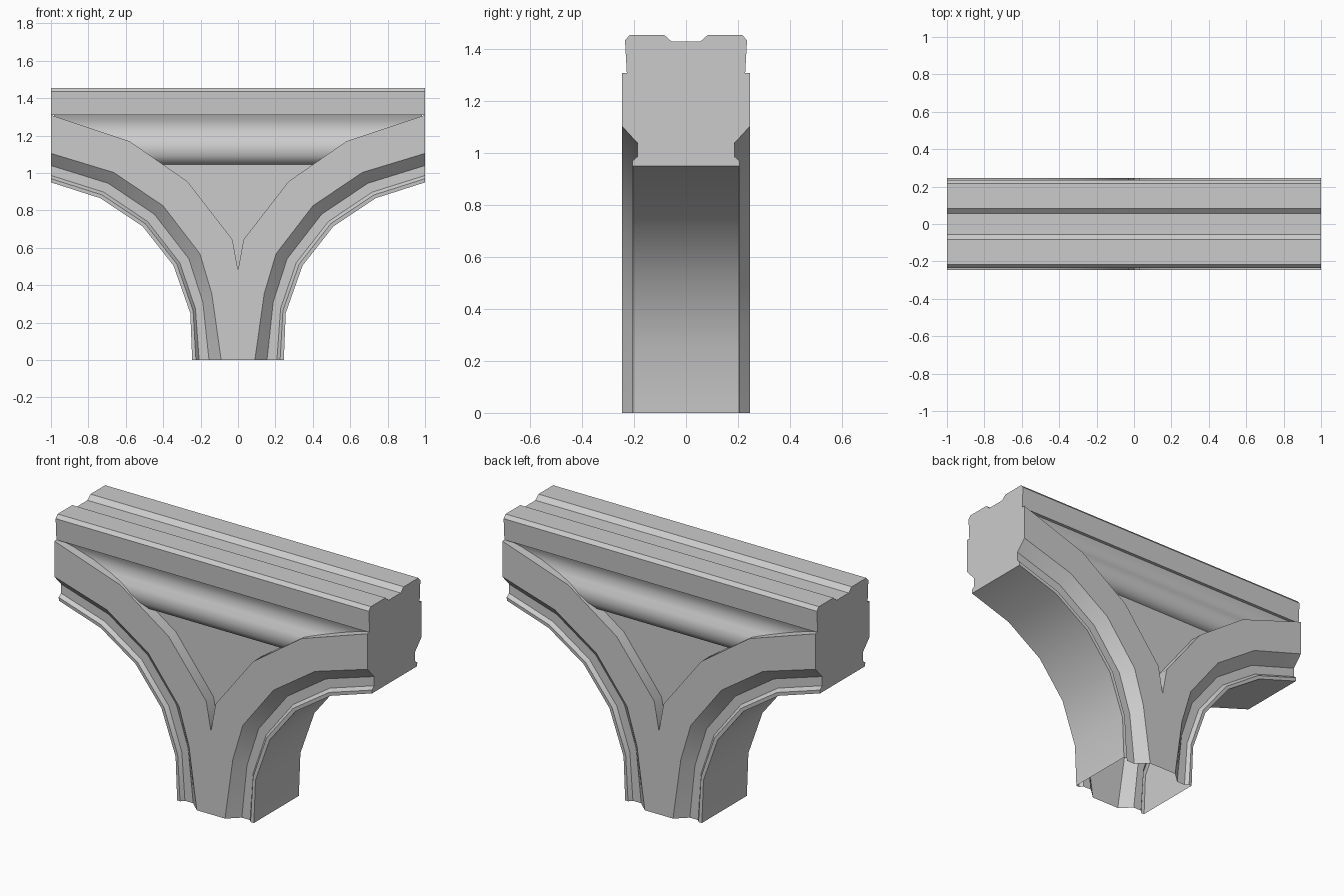
import bpy, bmesh, math
from mathutils import Vector

if "Cube" in bpy.data.objects:
    bpy.data.objects.remove(bpy.data.objects["Cube"])


def finish(bm, name, angle=40):
    bmesh.ops.remove_doubles(bm, verts=bm.verts, dist=0.0005)
    bmesh.ops.recalc_face_normals(bm, faces=bm.faces)
    me = bpy.data.meshes.new(name)
    bm.to_mesh(me)
    bm.free()
    ob = bpy.data.objects.new(name, me)
    bpy.context.collection.objects.link(ob)
    bpy.ops.object.select_all(action='DESELECT')
    ob.select_set(True)
    bpy.context.view_layer.objects.active = ob
    bpy.ops.object.shade_smooth_by_angle(angle=math.radians(angle))
    return ob


def mirrored(bm, axis):
    # duplicate the mesh reflected across the given axis
    geom = bm.verts[:] + bm.edges[:] + bm.faces[:]
    new = bmesh.ops.duplicate(bm, geom=geom)["geom"]
    for v in new:
        if isinstance(v, bmesh.types.BMVert):
            v.co[axis] *= -1
    bmesh.ops.reverse_faces(bm, faces=[f for f in new if isinstance(f, bmesh.types.BMFace)])


def beam(name, profile, half_length):
    # (y, z) half profile mirrored in y, run along x with capped ends
    ring = profile + [(-y, z) for y, z in reversed(profile)]
    bm = bmesh.new()
    rows = [[bm.verts.new((x, y, z)) for y, z in ring] for x in (-half_length, half_length)]
    n = len(ring)
    for i in range(n):
        j = (i + 1) % n
        bm.faces.new((rows[0][i], rows[0][j], rows[1][j], rows[1][i]))
    for r in rows:
        bm.faces.new(r)
    return finish(bm, name)


# Curved ribs: stations pair the inner arch edge with the outer edge
stations = [((.245, 0), (0, 0)), ((.255, .25), (0, .48)), ((.345, .505), (.03, .645)),
            ((.51, .715), (.27, .955)), ((.735, .865), (.58, 1.17)), ((1, .95), (1, 1.31))]
# (distance from the inner edge, y) of the edge moulding
moulding = [(0, 0), (0, .205), (.02, .207), (.037, .187), (.09, .187), (.12, .215), (.155, .247)]

bm = bmesh.new()
rows = []
for p, e in stations:
    p, e = Vector(p), Vector(e)
    d = (e - p).normalized()
    pts = [(p + d * t, y) for t, y in moulding] + [(e, .247), (e, .15)]
    rows.append([bm.verts.new((q.x, -y, q.y)) for q, y in pts])
for s, (a, b) in enumerate(zip(rows, rows[1:])):
    for i in range(len(a) - 1):
        if s == 0 and i == len(a) - 2:
            continue            # the two ribs join in the middle of the post
        bm.faces.new((a[i], a[i + 1], b[i + 1], b[i]))
# end cap where the arch meets its neighbour
bm.faces.new(rows[-1] + [bm.verts.new((1, 0, 1.31))])
mirrored(bm, 0)
mirrored(bm, 1)
finish(bm, "arch_ribs")

# Flat infill panels between the ribs, front and back
bm = bmesh.new()
for y in (-.18, .18):
    bm.faces.new([bm.verts.new((x, y, z)) for x, z in ((0, .42), (.5, 1.06), (-.5, 1.06))])
finish(bm, "infill_panel")

# Rounded moulding under the top rail
beam("under_moulding", [(.18, 1.045), (.21, 1.06), (.228, 1.09), (.235, 1.13), (.226, 1.17),
                        (.205, 1.20), (.192, 1.24), (.196, 1.28), (.21, 1.312)], .985)

# Top rail with a shallow channel along the top
beam("top_rail", [(.228, 1.31), (.235, 1.435), (.217, 1.455), (.083, 1.455), (.055, 1.43)], 1)
